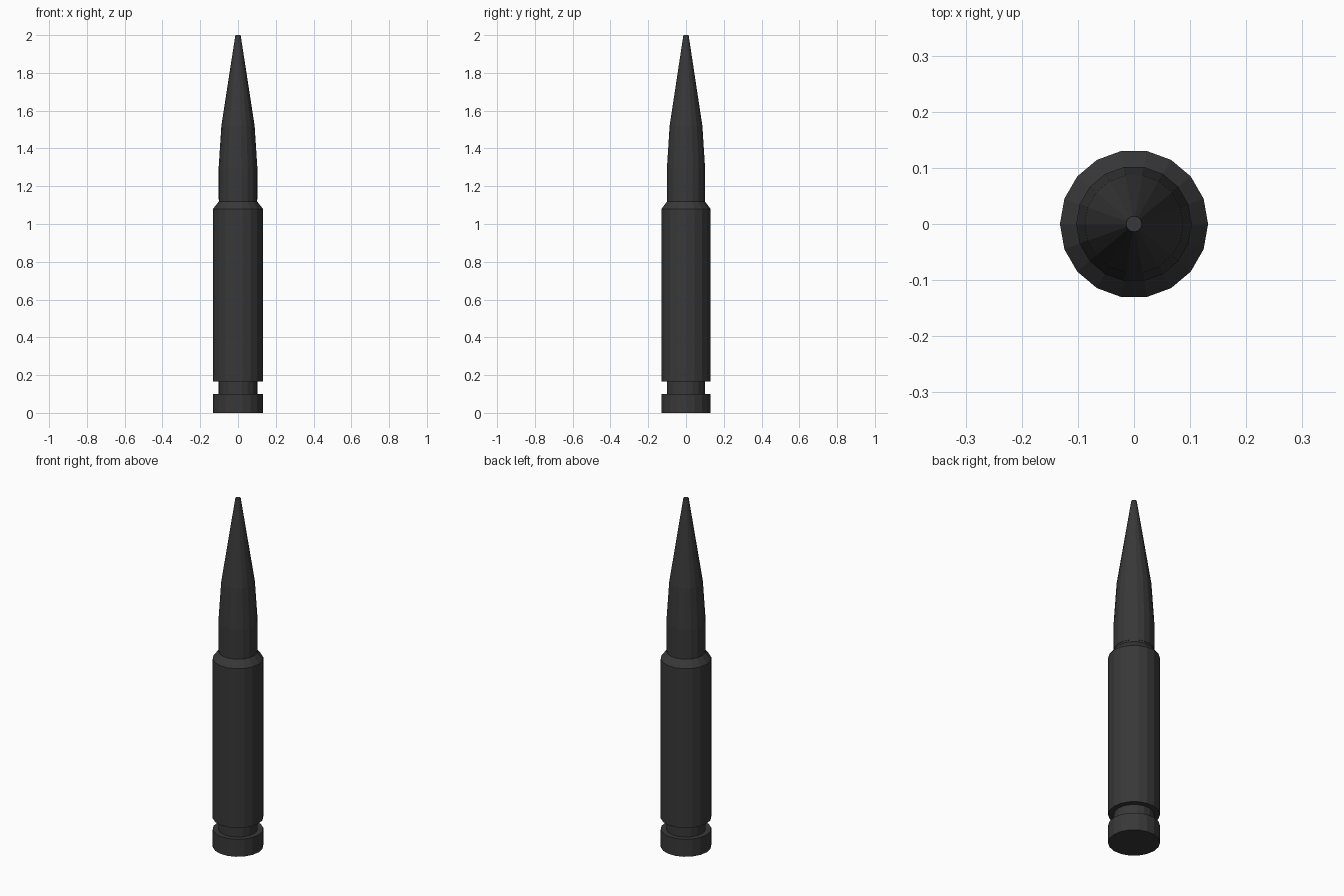
import bpy, bmesh, math

if "Cube" in bpy.data.objects:
    bpy.data.objects.remove(bpy.data.objects["Cube"])

SIDES = 18

dark = bpy.data.materials.new("dark_metal")
dark.diffuse_color = (0.04, 0.04, 0.04, 1)
dark.use_nodes = True
dark.node_tree.nodes["Principled BSDF"].inputs["Base Color"].default_value = dark.diffuse_color


def lathe(name, profile):
    """Flat-faced closed solid from (radius, z) points, bottom to top."""
    bm = bmesh.new()
    rings = []
    for r, z in profile:
        rings.append([bm.verts.new((r * math.cos(math.tau * i / SIDES),
                                    r * math.sin(math.tau * i / SIDES), z))
                      for i in range(SIDES)])
    for low, high in zip(rings, rings[1:]):
        for i in range(SIDES):
            j = (i + 1) % SIDES
            bm.faces.new((low[i], low[j], high[j], high[i]))
    bm.faces.new(rings[0][::-1])
    bm.faces.new(rings[-1])
    mesh = bpy.data.meshes.new(name)
    bm.to_mesh(mesh)
    bm.free()
    mesh.materials.append(dark)
    obj = bpy.data.objects.new(name, mesh)
    bpy.context.collection.objects.link(obj)
    return obj


# Casing: rim, extractor groove, body, shoulder and short neck
lathe("casing", [(0.132, 0), (0.132, 0.10), (0.103, 0.10), (0.103, 0.165),
                 (0.132, 0.165), (0.132, 1.08), (0.101, 1.12), (0.101, 1.15)])

# Pointed tip seated in the neck
lathe("pointed_tip", [(0.103, 1.13), (0.103, 1.29), (0.088, 1.52), (0.014, 2.0)])
